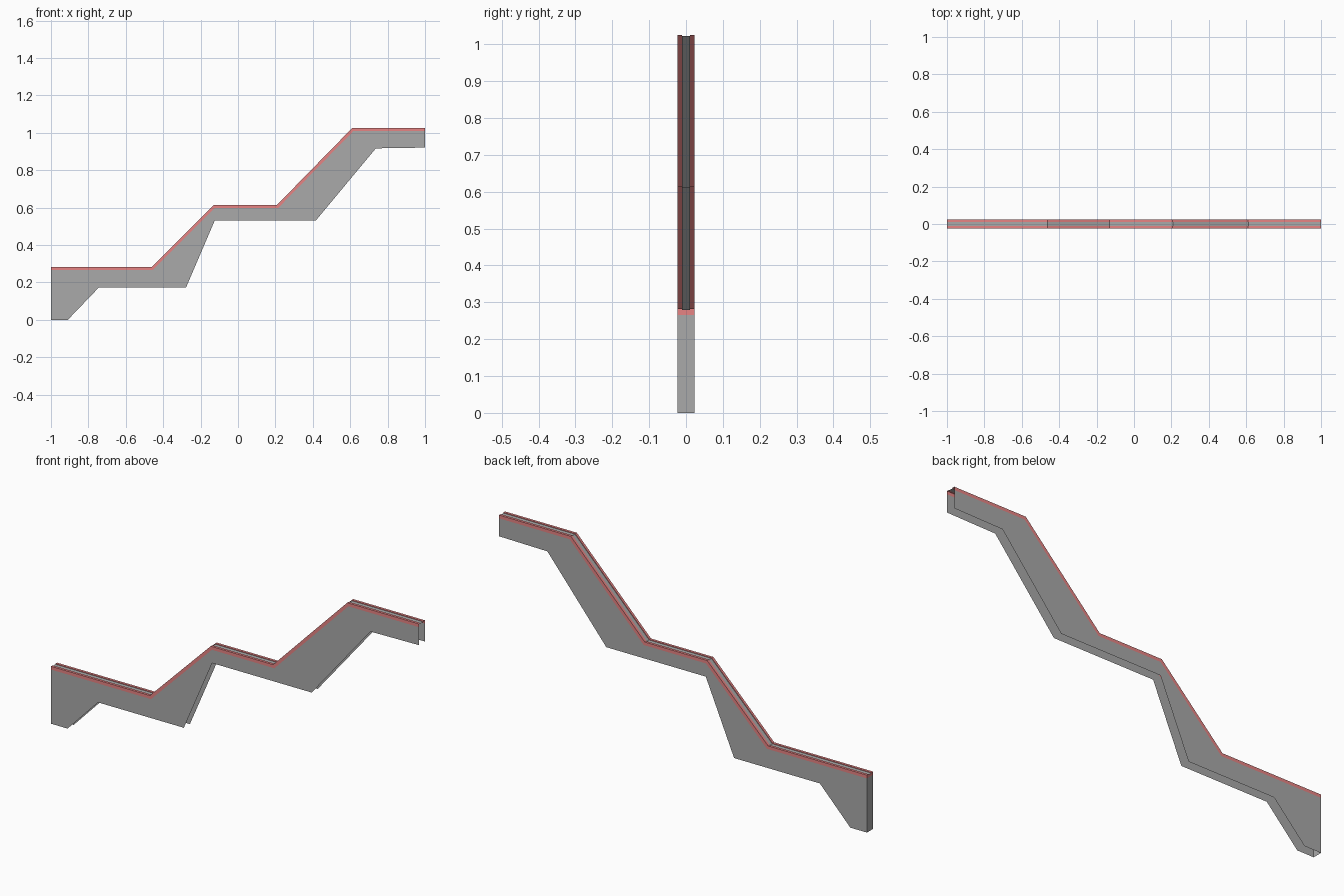
import bpy
import bmesh

if "Cube" in bpy.data.objects:
    bpy.data.objects.remove(bpy.data.objects["Cube"])

W = 0.0235      # half thickness of the wall
G = 0.011       # half width of the top groove
BAND = 0.016    # height of the coloured edge band
DEPTH = 0.003   # groove depth

TOP = [(-1, .282), (-.463, .282), (-.132, .613), (.207, .613), (.61, 1.025), (1, 1.025)]
BOTTOM = [(-1, 0), (-.91, 0), (-.744, .173), (-.278, .173),
          (-.124, .532), (.417, .532), (.737, .917), (1, .921)]


def material(name, r, g, b):
    mat = bpy.data.materials.new(name)
    mat.diffuse_color = (r, g, b, 1)
    mat.use_nodes = True
    mat.node_tree.nodes["Principled BSDF"].inputs["Base Color"].default_value = mat.diffuse_color
    return mat


GREY, RED = 0, 1
bm = bmesh.new()


def add(verts, faces, slot):
    """Add one part of the shell with the given material slot."""
    vs = [bm.verts.new(v) for v in verts]
    for f in faces:
        bm.faces.new([vs[i] for i in f]).material_index = slot


def inset_path(d):
    """Top line moved inward by d, mitred at the bends."""
    last = len(TOP) - 1
    return [(x + (0.414 * d if 0 < i < last else 0), z - d)
            for i, (x, z) in enumerate(TOP)]


def sweep(section, slot):
    """Run an open (y, depth) section along the top line."""
    n = len(section)
    paths = [inset_path(d) for _, d in section]
    verts = [(paths[j][i][0], section[j][0], paths[j][i][1])
             for i in range(len(TOP)) for j in range(n)]
    faces = [(i * n + j, (i + 1) * n + j, (i + 1) * n + j + 1, i * n + j + 1)
             for i in range(len(TOP) - 1) for j in range(n - 1)]
    add(verts, faces, slot)


# coloured rails on both top edges, with the recessed strip between them
rail = [(-W, BAND), (-W, 0), (-G, 0), (-G, DEPTH)]
sweep(rail, RED)
sweep([(-y, d) for y, d in reversed(rail)], RED)
sweep([(-G, DEPTH), (G, DEPTH)], GREY)

# side plates, open underneath and at the high end
outline = BOTTOM + inset_path(BAND)[::-1]
ids = list(range(len(outline)))
add([(x, -W, z) for x, z in outline], [ids], GREY)
add([(x, W, z) for x, z in outline], [ids[::-1]], GREY)

# closed low end: grey panel with a coloured band above
h = TOP[0][1]
b = h - BAND
add([(-1, W, 0), (-1, -W, 0), (-1, -W, b), (-1, W, b)], [(0, 1, 2, 3)], GREY)
band = [(W, b), (-W, b), (-W, h), (-G, h), (-G, h - DEPTH), (G, h - DEPTH), (G, h), (W, h)]
add([(-1, y, z) for y, z in band], [list(range(8))], RED)

# weld the parts into one continuous shell
bmesh.ops.remove_doubles(bm, verts=bm.verts, dist=0.0005)
mesh = bpy.data.meshes.new("stepped_wall")
bm.to_mesh(mesh)
bm.free()
mesh.materials.append(material("wall_grey", 0.4, 0.4, 0.4))
mesh.materials.append(material("edge_red", 0.8, 0.23, 0.23))
wall = bpy.data.objects.new("stepped_wall", mesh)
bpy.context.collection.objects.link(wall)
